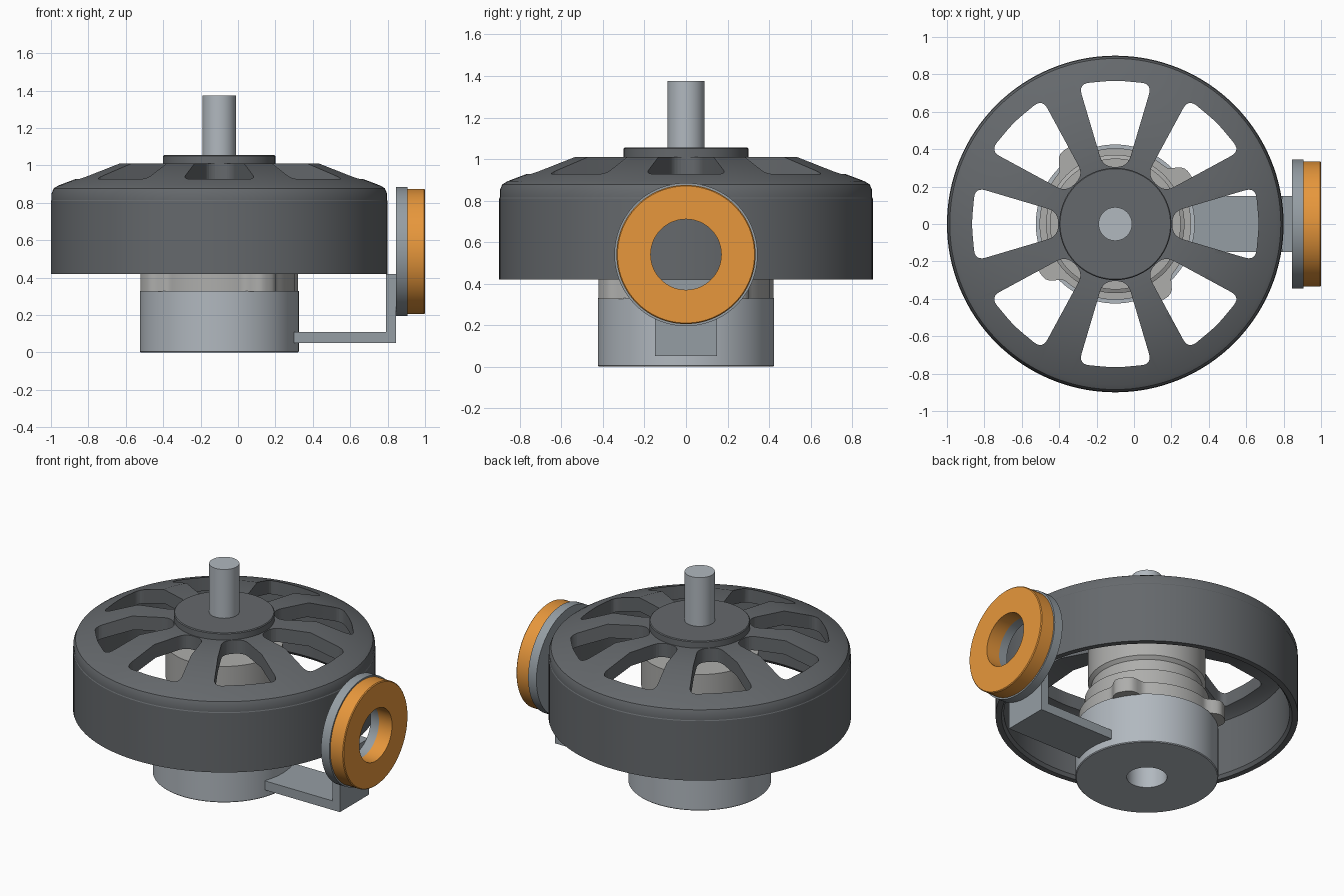
import bpy, bmesh, math
from mathutils import Matrix, Vector

cube = bpy.data.objects.get("Cube")
if cube:
    bpy.data.objects.remove(cube, do_unlink=True)

AXIS = Vector((-0.1, 0, 0))      # main rotation axis
RING = Vector((0, 0, 0.54))      # centre line of the side ring


def material(name, r, g, b):
    m = bpy.data.materials.new(name)
    m.use_nodes = True
    m.diffuse_color = (r, g, b, 1)
    m.node_tree.nodes["Principled BSDF"].inputs["Base Color"].default_value = (r, g, b, 1)
    return m


DARK = material("dark_grey", 0.13, 0.14, 0.15)
STEEL = material("steel", 0.44, 0.48, 0.52)
WARM = material("warm_grey", 0.42, 0.42, 0.41)
BRACKET = material("bracket_grey", 0.3, 0.34, 0.37)
ORANGE = material("orange", 0.8, 0.31, 0.045)


def finish(bm, name, mat, loc=(0, 0, 0)):
    bmesh.ops.recalc_face_normals(bm, faces=bm.faces)
    mesh = bpy.data.meshes.new(name)
    bm.to_mesh(mesh)
    bm.free()
    ob = bpy.data.objects.new(name, mesh)
    ob.location = loc
    mesh.materials.append(mat)
    bpy.context.collection.objects.link(ob)
    return ob


def select(ob):
    bpy.ops.object.select_all(action='DESELECT')
    bpy.context.view_layer.objects.active = ob
    ob.select_set(True)


def smooth(ob):
    select(ob)
    bpy.ops.object.shade_smooth_by_angle(angle=math.radians(28))


def lathe(name, profile, mat, loc=AXIS, closed=False, sideways=False, steps=96):
    """Turn (radius, height) points around z, or around x when sideways."""
    bm = bmesh.new()
    verts = [bm.verts.new((r, 0, z)) for r, z in profile]
    pairs = list(zip(verts, verts[1:]))
    if closed:
        pairs.append((verts[-1], verts[0]))
    edges = [bm.edges.new(p) for p in pairs]
    bmesh.ops.spin(bm, geom=verts + edges, axis=(0, 0, 1), cent=(0, 0, 0),
                   angle=math.tau, steps=steps)
    bmesh.ops.remove_doubles(bm, verts=bm.verts, dist=0.0001)
    if sideways:
        bm.transform(Matrix.Rotation(math.pi / 2, 4, 'Y'))
    ob = finish(bm, name, mat, loc)
    smooth(ob)
    return ob


def rounded(outline, size, steps=6):
    """Replace each corner of an outline with a short curve."""
    pts = [Vector(p) for p in outline]
    result = []
    for i, p in enumerate(pts):
        a = p + (pts[i - 1] - p).normalized() * size
        b = p + (pts[(i + 1) % len(pts)] - p).normalized() * size
        for s in range(steps + 1):
            t = s / steps
            result.append(a.lerp(p, t).lerp(p.lerp(b, t), t))
    return result


def prism(bm, outline, z0, z1):
    """Solid block with the given outline between two heights."""
    low = [bm.verts.new((x, y, z0)) for x, y in outline]
    high = [bm.verts.new((x, y, z1)) for x, y in outline]
    bm.faces.new(low[::-1])
    bm.faces.new(high)
    for i in range(len(low)):
        bm.faces.new((low[i - 1], low[i], high[i], high[i - 1]))


# Rotor drum: outer wall, sloped shoulder, flat crown and hub disc
rotor = lathe("rotor_drum", [
    (0, 1.055), (0.295, 1.055), (0.3, 1.05), (0.3, 1.01), (0.55, 1.01),
    (0.86, 0.893), (0.885, 0.878), (0.897, 0.85), (0.897, 0.815), (0.9, 0.81),
    (0.9, 0.42), (0.865, 0.42), (0.85, 0.44), (0.85, 0.8), (0.82, 0.82),
    (0.54, 0.92), (0, 0.92)], DARK, steps=128)

# Eight tapered windows cut through the crown
window = rounded([(0.305, -0.065), (0.75, -0.197), (0.768, 0),
                  (0.75, 0.197), (0.305, 0.065)], 0.06)
bm = bmesh.new()
for k in range(8):
    turn = Matrix.Rotation(k * math.tau / 8, 2)
    prism(bm, [turn @ p for p in window], 0.7, 1.2)
cutter = finish(bm, "window_cutter", DARK, AXIS)
cutter.hide_render = True
cut = rotor.modifiers.new("windows", 'BOOLEAN')
cut.operation = 'DIFFERENCE'
cut.solver = 'EXACT'
cut.object = cutter
select(rotor)
bpy.ops.object.modifier_apply(modifier=cut.name)
bpy.data.objects.remove(cutter, do_unlink=True)
smooth(rotor)

# Shaft through the hub
lathe("shaft", [(0, 0.8), (0.09, 0.8), (0.09, 1.375), (0, 1.375)], STEEL, steps=48)

# Base with a blind bore underneath
lathe("base", [(0, 0.3), (0.12, 0.3), (0.12, 0), (0.42, 0), (0.425, 0.005),
               (0.425, 0.33), (0, 0.33)], STEEL)

# Stepped core inside the drum
lathe("stator_core", [(0, 0.4), (0.37, 0.4), (0.37, 0.53), (0.33, 0.55), (0.33, 0.62),
                      (0.35, 0.64), (0.35, 0.86), (0, 0.86)], WARM)

# Mounting plate with four rounded lugs
outline = []
for i in range(160):
    a = i * math.tau / 160
    offset = (a - math.radians(33) + math.pi / 4) % (math.pi / 2) - math.pi / 4
    r = 0.405 + 0.075 * math.exp(-(offset / 0.19) ** 4)
    outline.append((r * math.cos(a), r * math.sin(a)))
bm = bmesh.new()
prism(bm, outline, 0.325, 0.42)
smooth(finish(bm, "lug_plate", WARM, AXIS))

# L-shaped bracket, drawn as a side profile and extruded across
bm = bmesh.new()
side = [(0.3, 0.05), (0.845, 0.05), (0.845, 0.42), (0.79, 0.42), (0.79, 0.11), (0.3, 0.11)]
prism(bm, side, -0.15, 0.15)
bm.transform(Matrix.Rotation(math.pi / 2, 4, 'X'))
finish(bm, "bracket", BRACKET)

# Side ring: grey backing and coloured front
lathe("ring_backing", [(0.17, 0.845), (0.345, 0.845), (0.345, 0.905), (0.17, 0.905)],
      BRACKET, RING, closed=True, sideways=True)
lathe("ring_front", [(0.17, 0.905), (0.335, 0.905), (0.335, 0.995), (0.33, 1.0), (0.17, 1.0)],
      ORANGE, RING, closed=True, sideways=True)
